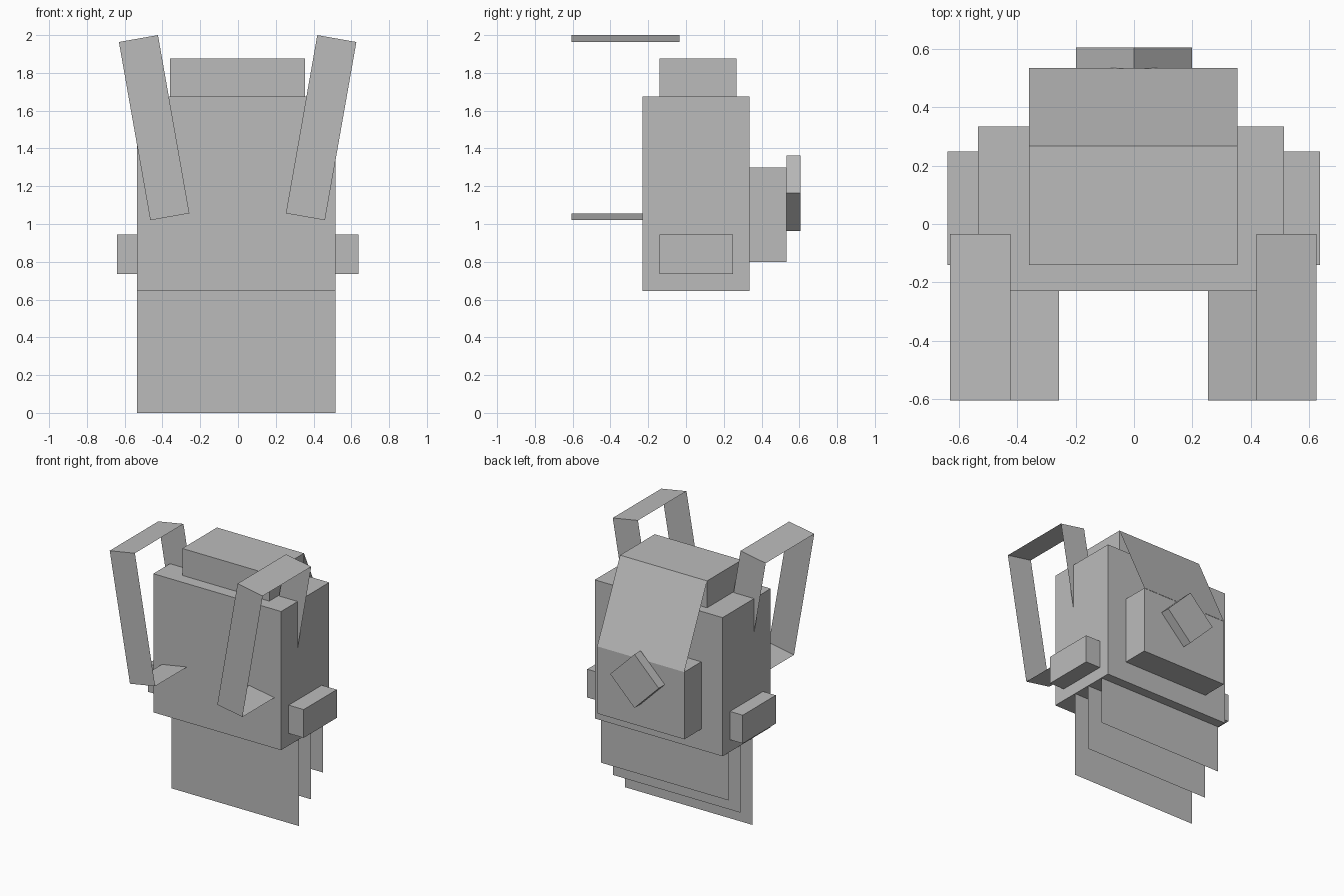
import bpy
from math import radians
from mathutils import Matrix, Vector

cube = bpy.data.objects.get("Cube")
if cube:
    bpy.data.objects.remove(cube, do_unlink=True)

grey = bpy.data.materials.new("plain grey")
grey.use_nodes = True
grey.diffuse_color = (0.5, 0.5, 0.5, 1)
grey.node_tree.nodes["Principled BSDF"].inputs["Base Color"].default_value = (0.5, 0.5, 0.5, 1)


def add_mesh(name, verts, faces):
    mesh = bpy.data.meshes.new(name)
    mesh.from_pydata(verts, [], faces)
    mesh.materials.append(grey)
    obj = bpy.data.objects.new(name, mesh)
    bpy.context.collection.objects.link(obj)
    return obj


def extrude_x(name, profile, x0, x1, closed=True, caps=True):
    """Sweep a (y, z) profile from x0 to x1."""
    n = len(profile)
    verts = [(x, y, z) for x in (x0, x1) for y, z in profile]
    faces = [(i, n + i, n + (i + 1) % n, (i + 1) % n) for i in range(n if closed else n - 1)]
    if closed and caps:
        faces += [tuple(range(n)), tuple(reversed(range(n, 2 * n)))]
    return add_mesh(name, verts, faces)


def box(name, x, y, z):
    profile = [(y[0], z[0]), (y[0], z[1]), (y[1], z[1]), (y[1], z[0])]
    return extrude_x(name, profile, *x)


def tilt(obj, degrees, centre):
    """Rotate about the y axis, then move to the centre."""
    obj.data.transform(Matrix.Translation(Vector(centre)) @ Matrix.Rotation(radians(degrees), 4, 'Y'))


# Main bag, raised lid and rear pocket
BODY_X = (-0.535, 0.515)
LID_X = (-0.36, 0.355)
box("bag_body", BODY_X, (-0.23, 0.335), (0.645, 1.675))
box("bag_lid", LID_X, (-0.14, 0.267), (1.675, 1.875))
box("rear_pocket", LID_X, (0.335, 0.533), (0.80, 1.30))

# Sloping sheet from the lid down to the pocket
extrude_x("lid_flap", [(0.267, 1.875), (0.535, 1.30)], *LID_X, closed=False)

# Diamond clasp on the pocket
clasp = box("diamond_clasp", (-0.141, 0.141), (0.533, 0.605), (-0.141, 0.141))
tilt(clasp, 45, (0, 0, 1.163))

# Small side pouches
box("left_pouch", (0.515, 0.638), (-0.14, 0.248), (0.735, 0.945))
box("right_pouch", (-0.64, -0.535), (-0.14, 0.248), (0.735, 0.945))

# Hanging cloth sheets, shorter toward the back
for i in range(3):
    y = -0.018 + 0.141 * i
    extrude_x(f"hanging_sheet_{i + 1}", [(y, 0.645), (y, 0.145 * i)], *BODY_X, closed=False)

# Shoulder straps: thin bands open at the sides, leaning outward
loop = [(-0.605, -0.479), (-0.605, 0.479), (-0.035, 0.479), (-0.035, -0.479)]
for name, side in (("left_strap", 1), ("right_strap", -1)):
    strap = extrude_x(name, loop, -0.105, 0.105, caps=False)
    tilt(strap, 10 * side, (-0.002 + 0.442 * side, 0, 1.51))
